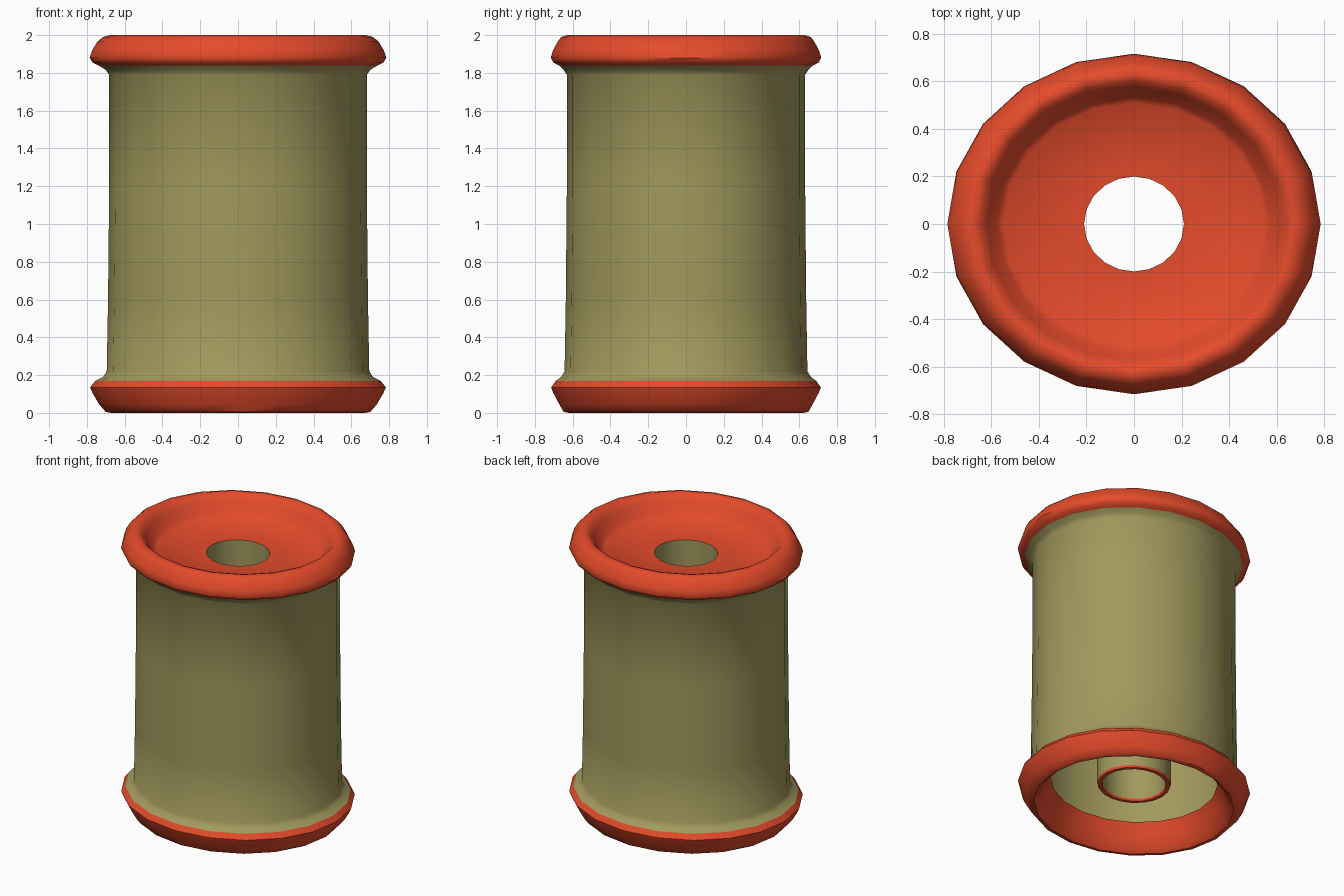
import bpy
import math

cube = bpy.data.objects.get("Cube")
if cube:
    bpy.data.objects.remove(cube, do_unlink=True)

SIDES = 20


def make_material(name, rgb):
    mat = bpy.data.materials.new(name)
    mat.use_nodes = True
    color = (*rgb, 1.0)
    mat.diffuse_color = color
    mat.node_tree.nodes["Principled BSDF"].inputs["Base Color"].default_value = color
    return mat


red = make_material("orange red", (0.78, 0.07, 0.024))
olive = make_material("olive", (0.36, 0.322, 0.11))


def oval(r):
    """Depth to width ratio: the rims are flatter than the bore."""
    if r > 0.72:
        return 0.912
    return 0.925 if r > 0.3 else 0.95


def lathe(name, profile, mat):
    """Turn a (radius, height) profile into a slightly oval shell."""
    verts, faces = [], []
    for r, z in profile:
        for k in range(SIDES):
            a = math.tau * k / SIDES
            verts.append((r * math.cos(a), r * oval(r) * math.sin(a), z))
    for i in range(len(profile) - 1):
        for k in range(SIDES):
            n = (k + 1) % SIDES
            low, high = i * SIDES, (i + 1) * SIDES
            faces.append((low + k, low + n, high + n, high + k))
    mesh = bpy.data.meshes.new(name)
    mesh.from_pydata(verts, [], faces)
    mesh.materials.append(mat)
    obj = bpy.data.objects.new(name, mesh)
    bpy.context.collection.objects.link(obj)
    bpy.ops.object.select_all(action="DESELECT")
    obj.select_set(True)
    bpy.context.view_layer.objects.active = obj
    bpy.ops.object.shade_smooth_by_angle(angle=math.radians(48))
    return obj


# Outer barrel with the sloping flange shoulders
lathe("barrel", [(0.755, 0.17), (0.715, 0.19), (0.695, 0.22), (0.688, 0.6),
                 (0.682, 1.2), (0.682, 1.79), (0.70, 1.815), (0.735, 1.838)], olive)

# Rounded top rim, dished in to a flat floor with a central hole
lathe("top_rim", [(0.735, 1.838), (0.77, 1.855), (0.785, 1.88), (0.772, 1.92),
                  (0.745, 1.965), (0.715, 1.99), (0.68, 2.0), (0.65, 1.99),
                  (0.62, 1.95), (0.575, 1.88), (0.55, 1.86), (0.21, 1.855)], red)

# Bottom rim with a funnel leading into the hollow
lathe("bottom_rim", [(0.56, 0.18), (0.60, 0.11), (0.64, 0.025), (0.67, 0.0),
                     (0.70, 0.005), (0.735, 0.045), (0.77, 0.105), (0.783, 0.135),
                     (0.755, 0.17)], red)

# Central tube, open at both ends
lathe("tube_bore", [(0.21, 1.855), (0.21, 0.165)], olive)
lathe("tube_end", [(0.21, 0.165), (0.215, 0.15), (0.24, 0.15), (0.245, 0.165)], red)

# Thin-walled hollow between the tube and the barrel
lathe("hollow", [(0.245, 0.165), (0.245, 1.82), (0.66, 1.82), (0.66, 0.2),
                 (0.56, 0.18)], olive)
